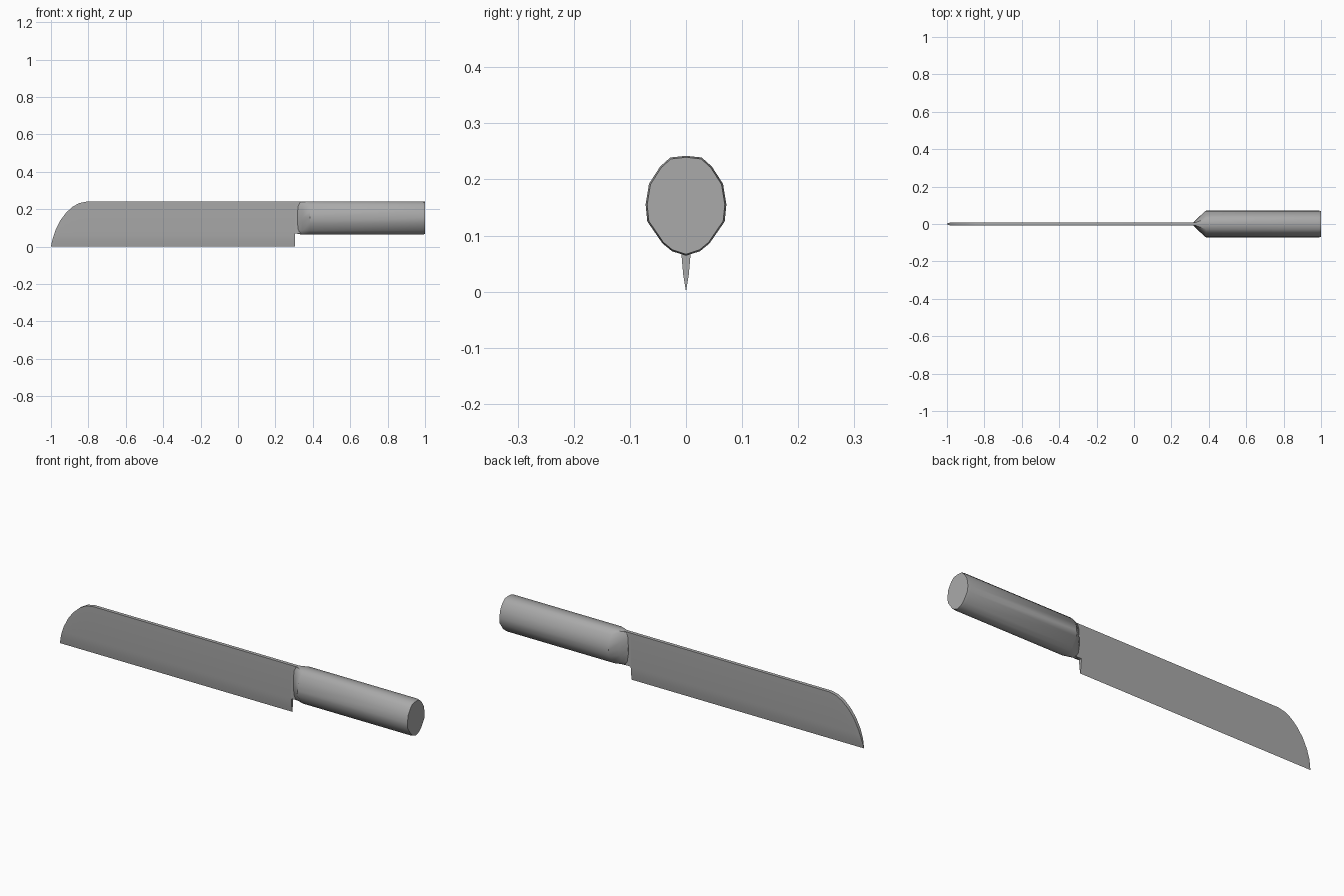
import bpy, bmesh, math

cube = bpy.data.objects.get("Cube")
if cube:
    bpy.data.objects.remove(cube, do_unlink=True)

steel = bpy.data.materials.new("steel grey")
steel.use_nodes = True
GREY = (0.4, 0.4, 0.4, 1)
steel.diffuse_color = GREY
steel.node_tree.nodes["Principled BSDF"].inputs["Base Color"].default_value = GREY


def loft(name, rings, angle):
    """Skin a list of closed cross-sections and cap both ends."""
    bm = bmesh.new()
    loops = [[bm.verts.new(p) for p in ring] for ring in rings]
    n = len(rings[0])
    for a, b in zip(loops, loops[1:]):
        for i in range(n):
            j = (i + 1) % n
            bm.faces.new((a[i], a[j], b[j], b[i]))
    bm.faces.new(loops[0])
    bm.faces.new(loops[-1])
    bmesh.ops.remove_doubles(bm, verts=bm.verts, dist=0.0002)
    bmesh.ops.recalc_face_normals(bm, faces=bm.faces)
    mesh = bpy.data.meshes.new(name)
    bm.to_mesh(mesh)
    bm.free()
    mesh.materials.append(steel)
    obj = bpy.data.objects.new(name, mesh)
    bpy.context.collection.objects.link(obj)
    bpy.ops.object.select_all(action='DESELECT')
    obj.select_set(True)
    bpy.context.view_layer.objects.active = obj
    bpy.ops.object.shade_smooth_by_angle(angle=math.radians(angle))
    return obj


# Blade: spine height along x, wedge section thinning to the cutting edge
spine = [(-1, 0.003), (-0.99, 0.045), (-0.975, 0.09), (-0.95, 0.14), (-0.92, 0.18),
         (-0.885, 0.212), (-0.85, 0.232), (-0.81, 0.24), (0.305, 0.24)]
wedge = [(0, 0), (0.03, 0.005), (0.065, 0.008), (0.24, 0.009)]


def half_width(z):
    for (z0, w0), (z1, w1) in zip(wedge, wedge[1:]):
        if z <= z1:
            return w0 + (w1 - w0) * (z - z0) / (z1 - z0)
    return wedge[-1][1]


rings = []
for x, h in spine:
    side = [(half_width(min(z, h)), min(z, h)) for z, _ in wedge]
    rings.append([(x, w, z) for w, z in side] + [(x, -w, z) for w, z in reversed(side[1:])])
loft("blade", rings, 25)

# Tang running from the heel of the blade into the handle
section = [(0.009, 0.07), (0.009, 0.24), (-0.009, 0.24), (-0.009, 0.07)]
loft("tang", [[(x, y, z) for y, z in section] for x in (0.304, 0.54)], 25)

# Handle: egg-shaped section pinched to a wedge at the blade, softened at the butt
half = [(0, 0.242), (0.028, 0.239), (0.046, 0.223), (0.066, 0.192), (0.072, 0.155),
        (0.069, 0.125), (0.042, 0.086), (0.025, 0.072), (0, 0.064)]
egg = half + [(-y, z) for y, z in reversed(half[1:-1])]
mid = 0.153
stations = [(0.318, 0.13, 0.96), (0.345, 0.5, 1), (0.385, 1, 1), (0.985, 1, 1), (1.0, 0.96, 0.97)]
loft("handle", [[(x, y * sy, mid + (z - mid) * sz) for y, z in egg]
                for x, sy, sz in stations], 40)
